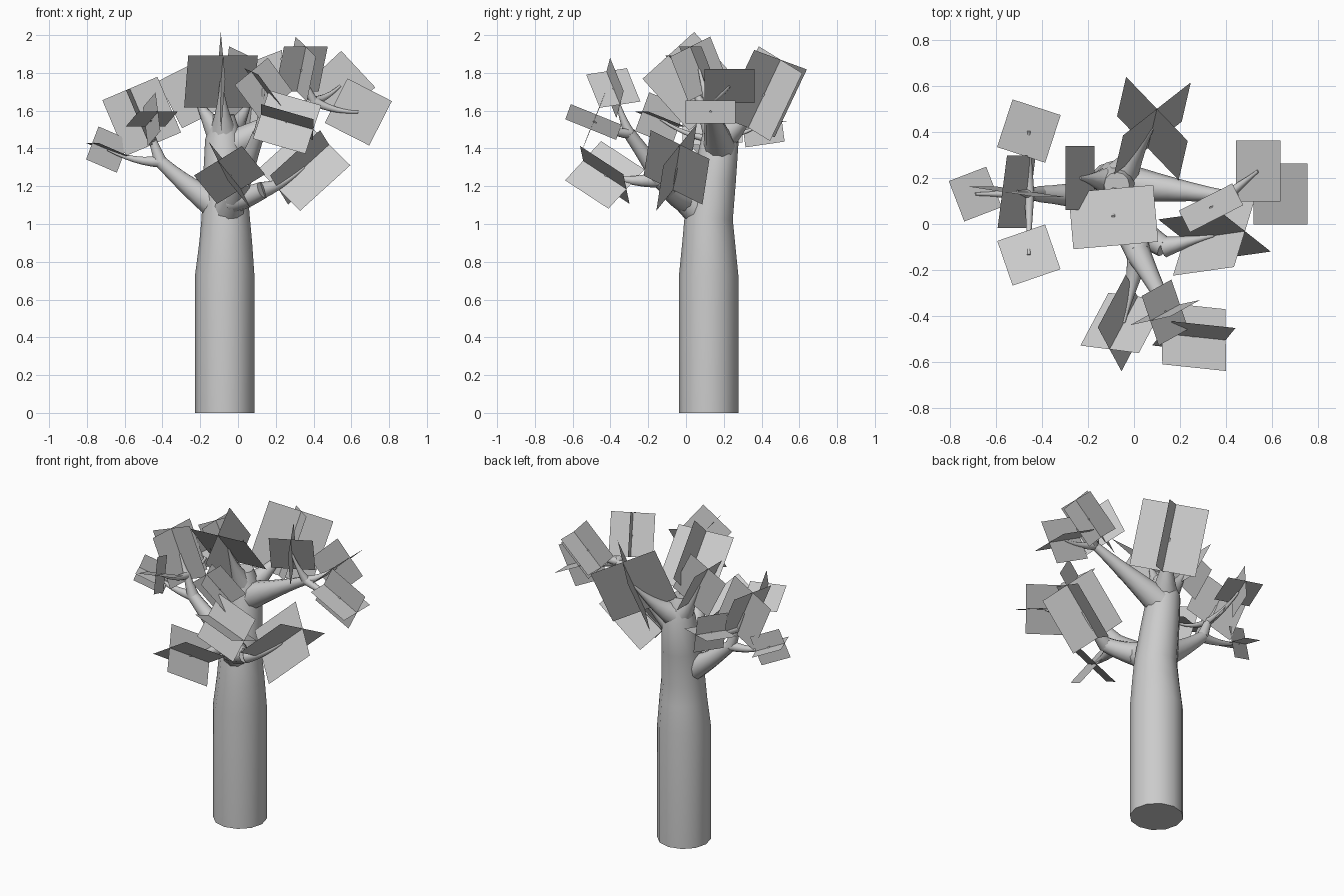
import bpy, bmesh
from math import radians
from mathutils import Vector, Matrix

if "Cube" in bpy.data.objects:
    bpy.data.objects.remove(bpy.data.objects["Cube"])


def tube(name, pts, radii, sides=3):
    """Tapered round tube through points."""
    cu = bpy.data.curves.new(name, 'CURVE')
    cu.dimensions = '3D'
    cu.bevel_depth = 1.0
    cu.bevel_resolution = sides
    cu.use_fill_caps = True
    sp = cu.splines.new('POLY')
    sp.points.add(len(pts) - 1)
    for p, co, r in zip(sp.points, pts, radii):
        p.co = (*co, 1)
        p.radius = r
    ob = bpy.data.objects.new(name, cu)
    bpy.context.collection.objects.link(ob)
    bpy.ops.object.select_all(action='DESELECT')
    ob.select_set(True)
    bpy.context.view_layer.objects.active = ob
    bpy.ops.object.convert(target='MESH')
    bpy.ops.object.shade_smooth_by_angle(angle=1.0)


def limb(name, a, b, r0, r1, sag=.13):
    """Sagging limb from a to b that flares at its root."""
    a, b = Vector(a), Vector(b)
    mid = (a + b) / 2 - Vector((0, 0, sag * (b - a).length))
    ts = [i / 6 for i in range(7)]
    tube(name, [a * (1 - t) ** 2 + mid * 2 * t * (1 - t) + b * t * t for t in ts],
         [r1 + (r0 - r1) * (1 - t) ** 1.3 for t in ts])


def leaf(name, centre, size, yaw, pitch, roll=0):
    """Two square cards crossing at right angles along one axis."""
    rot = (Matrix.Rotation(radians(yaw), 3, 'Z') @ Matrix.Rotation(radians(-pitch), 3, 'Y')
           @ Matrix.Rotation(radians(roll), 3, 'X'))
    a, h = rot.col[0], size / 2
    bm = bmesh.new()
    for v in (rot.col[1], rot.col[2]):
        bm.faces.new([bm.verts.new(Vector(centre) + (a * i + v * j) * h)
                      for i, j in ((-1, -1), (1, -1), (1, 1), (-1, 1))])
    me = bpy.data.meshes.new(name)
    bm.to_mesh(me)
    bm.free()
    bpy.context.collection.objects.link(bpy.data.objects.new(name, me))


def spray(name, root, radius, *leaves):
    """Twigs from one fork, each ending in a leaf."""
    for i, (centre, *shape) in enumerate(leaves):
        limb(f"{name}_twig_{i + 1}", root, centre, radius, .007)
        leaf(f"{name}_leaf_{i + 1}", centre, *shape)


# Trunk: straight base, narrowing and leaning back to the crown
low, crown = Vector((-.07, .12, 0)), Vector((-.075, .18, 1.45))
neck = Vector((-.065, .12, 1.03))
tube("trunk",
     [low, low + Vector((0, 0, .73)), neck - Vector((0, 0, .13)), neck,
      neck.lerp(crown, .5), crown, crown + Vector((0, -.01, .13))],
     [.157, .157, .14, .128, .115, .099, .055], 4)

# Main limbs between trunk and forks
left, left_top = (-.41, .13, 1.33), (-.455, .13, 1.45)
front, front_top = (.02, -.13, 1.24), (.11, -.3, 1.48)
right, right_low = (.4, .12, 1.65), (.13, -.1, 1.18)
limb("left_limb", (-.1, .12, 1.09), left, .085, .035, .07)
limb("left_upper_limb", left, left_top, .036, .022, 0)
limb("front_limb", (-.05, .06, 1.08), front, .085, .055, 0)
limb("front_upper_limb", front, front_top, .055, .033, 0)
limb("front_right_limb", (-.03, .0, 1.13), right_low, .075, .046, .08)
limb("right_limb", (-.06, .18, 1.4), right, .09, .026, 0)

# Twigs and leaves
spray("left_outer", left, .033, ((-.69, .13, 1.394), .188, 21, -22))
spray("left", left_top, .022,
      ((-.457, .404, 1.53), .22, 72, 8),
      ((-.457, -.135, 1.555), .22, -71, 21),
      ((-.51, .14, 1.57), .32, 180, 67, -8))
spray("right", right, .027,
      ((.637, .13, 1.593), .264, 0, -27),
      ((.54, .23, 1.73), .264, 0, 43),
      ((.335, .07, 1.82), .26, -63, 66))
spray("crown", crown, .09,
      ((.08, .415, 1.69), .4, 77, 64, 54),
      ((-.09, .03, 1.755), .37, -85, 48),
      ((-.235, .2, 1.695), .28, 180, 63))
spray("front", front_top, .03,
      ((.26, -.49, 1.54), .29, -6, -16, 67),
      ((.135, -.385, 1.72), .23, -151, 50, 77))
spray("front_low", front, .05, ((-.045, -.43, 1.26), .3, -118, 30, 37))
spray("front_right", right_low, .046, ((.35, -.05, 1.3), .36, 8, 42, 55))
